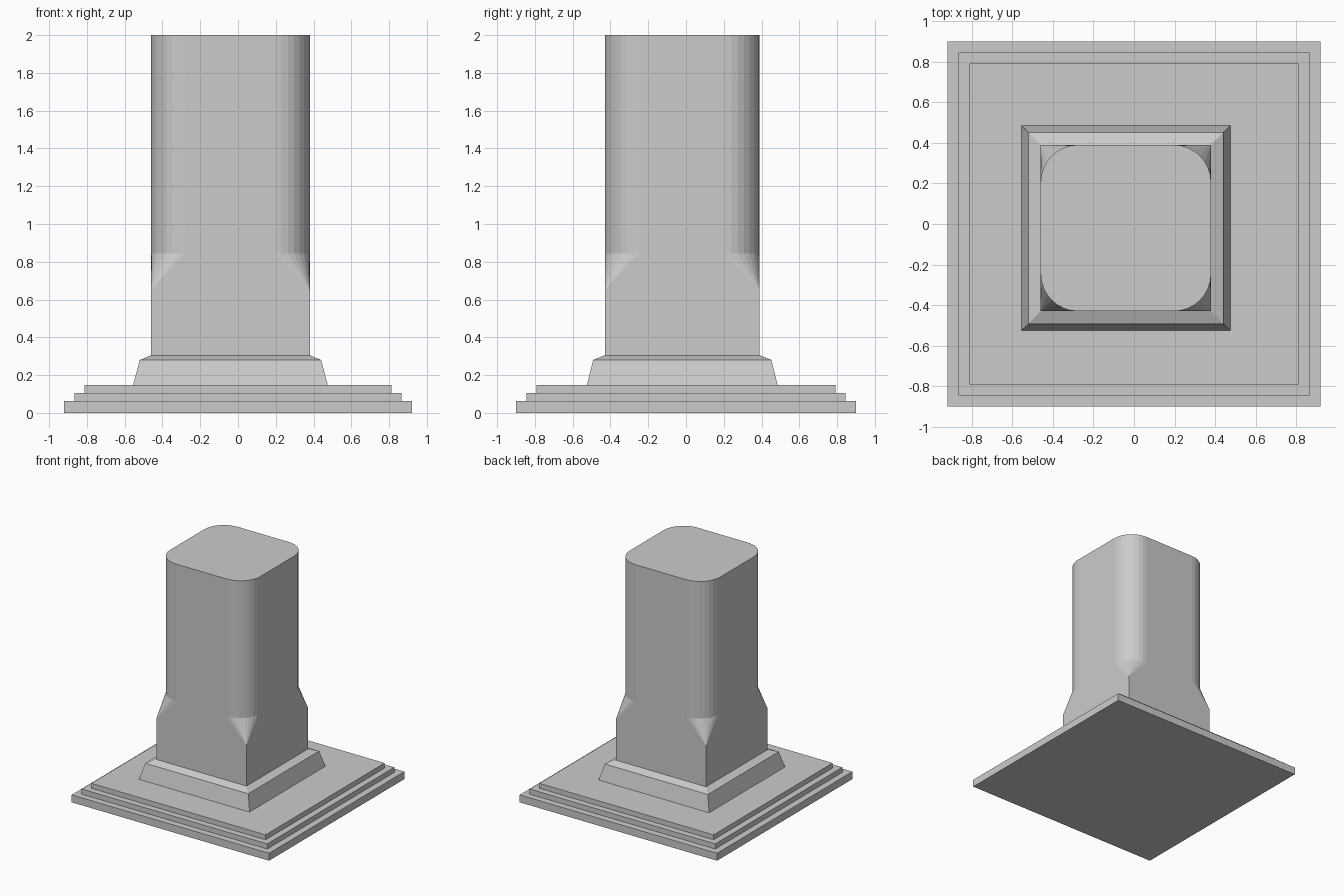
import bpy, bmesh, math

if "Cube" in bpy.data.objects:
    bpy.data.objects.remove(bpy.data.objects["Cube"])

CX, CY = -0.04, -0.02   # pillar centre, slightly off the base centre


def finish(name, bm):
    bmesh.ops.recalc_face_normals(bm, faces=bm.faces)
    mesh = bpy.data.meshes.new(name)
    bm.to_mesh(mesh)
    bm.free()
    obj = bpy.data.objects.new(name, mesh)
    bpy.context.collection.objects.link(obj)
    return obj


def stacked_rects(name, cx, cy, levels):
    """Closed solid through rectangles given as (half x, half y, z)."""
    bm = bmesh.new()
    rings = [[bm.verts.new((cx + sx * hx, cy + sy * hy, z))
              for sx, sy in ((-1, -1), (1, -1), (1, 1), (-1, 1))]
             for hx, hy, z in levels]
    for a, b in zip(rings, rings[1:]):
        for i in range(4):
            j = (i + 1) % 4
            bm.faces.new((a[i], a[j], b[j], b[i]))
    bm.faces.new(rings[0][::-1])
    bm.faces.new(rings[-1])
    return finish(name, bm)


# Stepped base slabs
stacked_rects("base_steps", 0, 0, [
    (0.92, 0.90, 0), (0.92, 0.90, 0.063), (0.865, 0.845, 0.063),
    (0.865, 0.845, 0.106), (0.812, 0.792, 0.106), (0.812, 0.792, 0.148)])

# Sloped plinth under the shaft
stacked_rects("plinth", CX, CY, [
    (0.515, 0.505, 0.148), (0.48, 0.472, 0.28), (0.42, 0.41, 0.305)])


# Shaft: square foot, pointed corner stops, rounded corners above
def shaft(hx, hy, r, z_foot, z_point, z_round, z_top, seg=8):
    bm = bmesh.new()
    foot, point, arcs, tops = [], [], [], []
    for k, (sx, sy) in enumerate(((-1, -1), (1, -1), (1, 1), (-1, 1))):
        x, y = CX + sx * hx, CY + sy * hy
        foot.append(bm.verts.new((x, y, z_foot)))
        point.append(bm.verts.new((x, y, z_point)))
        ring = []
        for i in range(seg + 1):
            a = math.pi + math.pi / 2 * (k + i / seg)
            ring.append((x - sx * r + r * math.cos(a), y - sy * r + r * math.sin(a)))
        arcs.append([bm.verts.new((px, py, z_round)) for px, py in ring])
        tops.append([bm.verts.new((px, py, z_top)) for px, py in ring])
    for k in range(4):
        n = (k + 1) % 4
        # flat side
        bm.faces.new((foot[k], foot[n], point[n], arcs[n][0],
                      tops[n][0], tops[k][-1], arcs[k][-1], point[k]))
        # corner stop and rounded corner
        for i in range(seg):
            bm.faces.new((point[k], arcs[k][i + 1], arcs[k][i]))
            bm.faces.new((arcs[k][i], arcs[k][i + 1], tops[k][i + 1], tops[k][i]))
    bm.faces.new([v for ring in tops for v in ring])
    bm.faces.new(foot[::-1])
    return finish("shaft", bm)


shaft(0.42, 0.41, 0.185, 0.305, 0.65, 0.845, 2.0)
